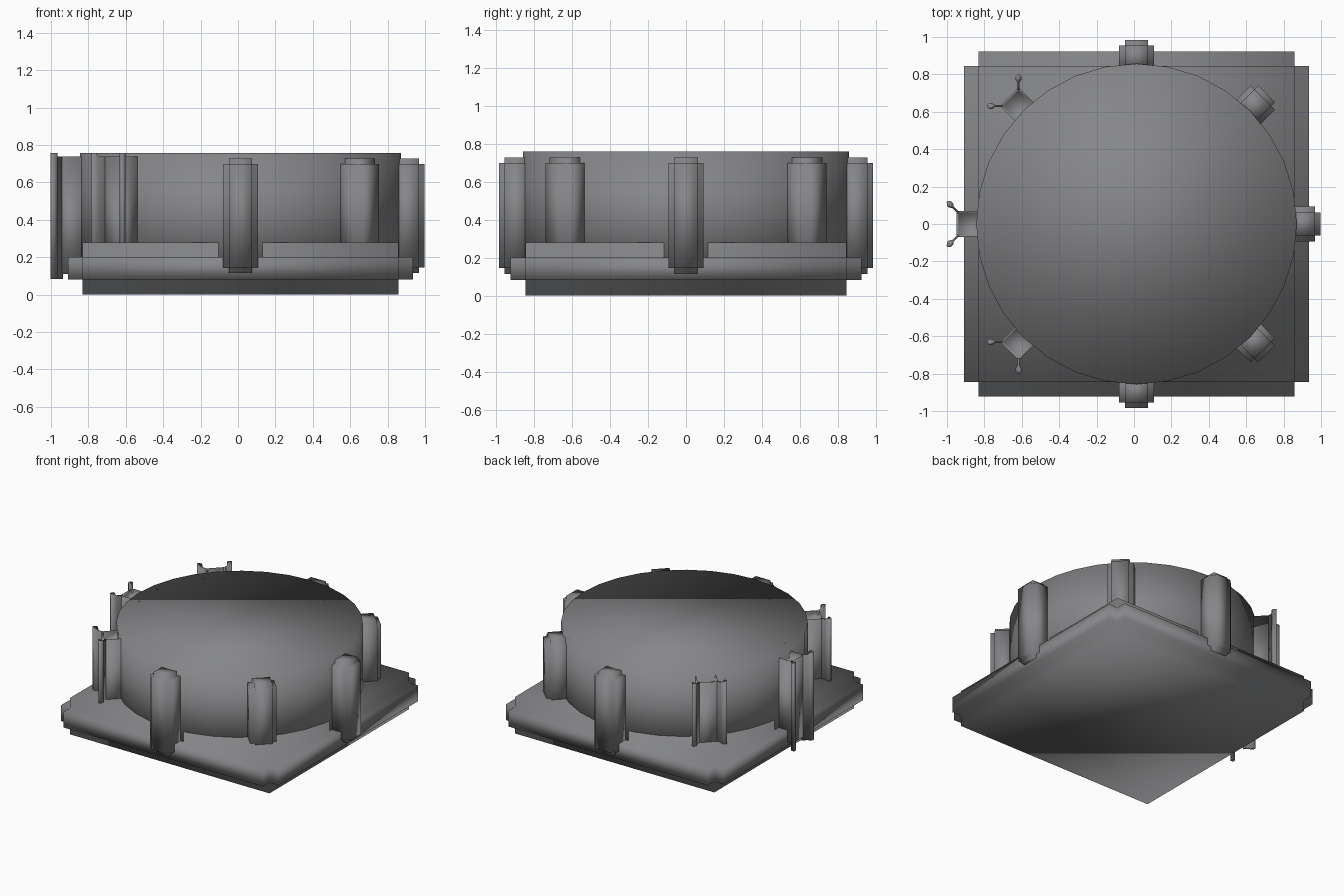
import bpy, bmesh
from math import radians, cos, sin
from mathutils import Matrix, Vector

if "Cube" in bpy.data.objects:
    bpy.data.objects.remove(bpy.data.objects["Cube"])

CX = 0.0135      # axis of the drum and plate
RING = 0.892     # distance of the pillars from the axis

# Dark grey for every part
GREY = bpy.data.materials.new("dark_grey")
GREY.diffuse_color = (0.235, 0.238, 0.245, 1)
GREY.use_nodes = True
GREY.node_tree.nodes["Principled BSDF"].inputs["Base Color"].default_value = GREY.diffuse_color


def finish(bm, name, matrix=None):
    bmesh.ops.recalc_face_normals(bm, faces=bm.faces[:])
    for f in bm.faces:
        f.smooth = True
    me = bpy.data.meshes.new(name)
    bm.to_mesh(me)
    bm.free()
    me.materials.append(GREY)
    ob = bpy.data.objects.new(name, me)
    bpy.context.collection.objects.link(ob)
    if matrix:
        ob.matrix_world = matrix
    return ob


def add_box(bm, half, z0, z1):
    m = Matrix.Translation((0, 0, (z0 + z1) / 2)) @ Matrix.Diagonal((2 * half, 2 * half, z1 - z0, 1))
    bmesh.ops.create_cube(bm, size=1, matrix=m)


def stepped_block(name, half, z0, z1, step, matrix):
    """Box with each of its six faces pushed outward on its own."""
    bm = bmesh.new()
    add_box(bm, half, z0, z1)
    bm.normal_update()
    faces = bmesh.ops.extrude_discrete_faces(bm, faces=bm.faces[:])['faces']
    bm.normal_update()
    for f in faces:
        bmesh.ops.translate(bm, verts=f.verts[:], vec=f.normal * step)
    return finish(bm, name, matrix)


def finned_pillar(name, matrix):
    """Hollow-topped square post with a fin running down each corner."""
    bm = bmesh.new()
    add_box(bm, 0.07, 0.11, 0.738)
    bm.normal_update()
    top = max(bm.faces, key=lambda f: f.calc_center_median().z)
    bmesh.ops.inset_individual(bm, faces=[top], thickness=0.016)
    bmesh.ops.translate(bm, verts=top.verts[:], vec=(0, 0, -0.05))
    half = [(0.085, 0.006), (0.128, 0.006), (0.14, 0.016), (0.156, 0.016), (0.17, 0.004)]
    outline = half + [(d, -w) for d, w in reversed(half)]
    for k in range(4):
        rot = Matrix.Rotation(radians(45 + 90 * k), 3, 'Z')
        # rings: bottom, top, and the tip pinched in above it
        low = [bm.verts.new(rot @ Vector((d, w, 0.083))) for d, w in outline]
        high = [bm.verts.new(rot @ Vector((d, w, 0.758 if d > 0.13 else 0.738))) for d, w in outline]
        n = len(outline)
        bm.faces.new(low)
        bm.faces.new(high)
        for i in range(n):
            j = (i + 1) % n
            bm.faces.new((low[i], low[j], high[j], high[i]))
    return finish(bm, name, matrix)


# Square base plate
base = stepped_block("base_plate", 0.8455, 0.082, 0.202, 0.077, Matrix.Translation((CX, 0, 0)))
for v in base.data.vertices:           # rest the plate exactly on the floor
    if v.co.z < 0.05:
        v.co.z = 0.0

# Round drum
bm = bmesh.new()
bmesh.ops.create_cone(bm, cap_ends=True, segments=32, radius1=0.857, radius2=0.857,
                      depth=0.658, matrix=Matrix.Translation((CX, 0, 0.429)))
finish(bm, "drum")

# Ring of pillars: five stepped, three finned on the left
for k in range(8):
    a = radians(45 * k)
    place = Matrix.Translation((CX + RING * cos(a), RING * sin(a), 0)) @ Matrix.Rotation(a, 4, 'Z')
    if k in (3, 4, 5):
        finned_pillar(f"finned_pillar_{k}", place)
    else:
        stepped_block(f"pillar_{k}", 0.0625, 0.145, 0.698, 0.03, place)
